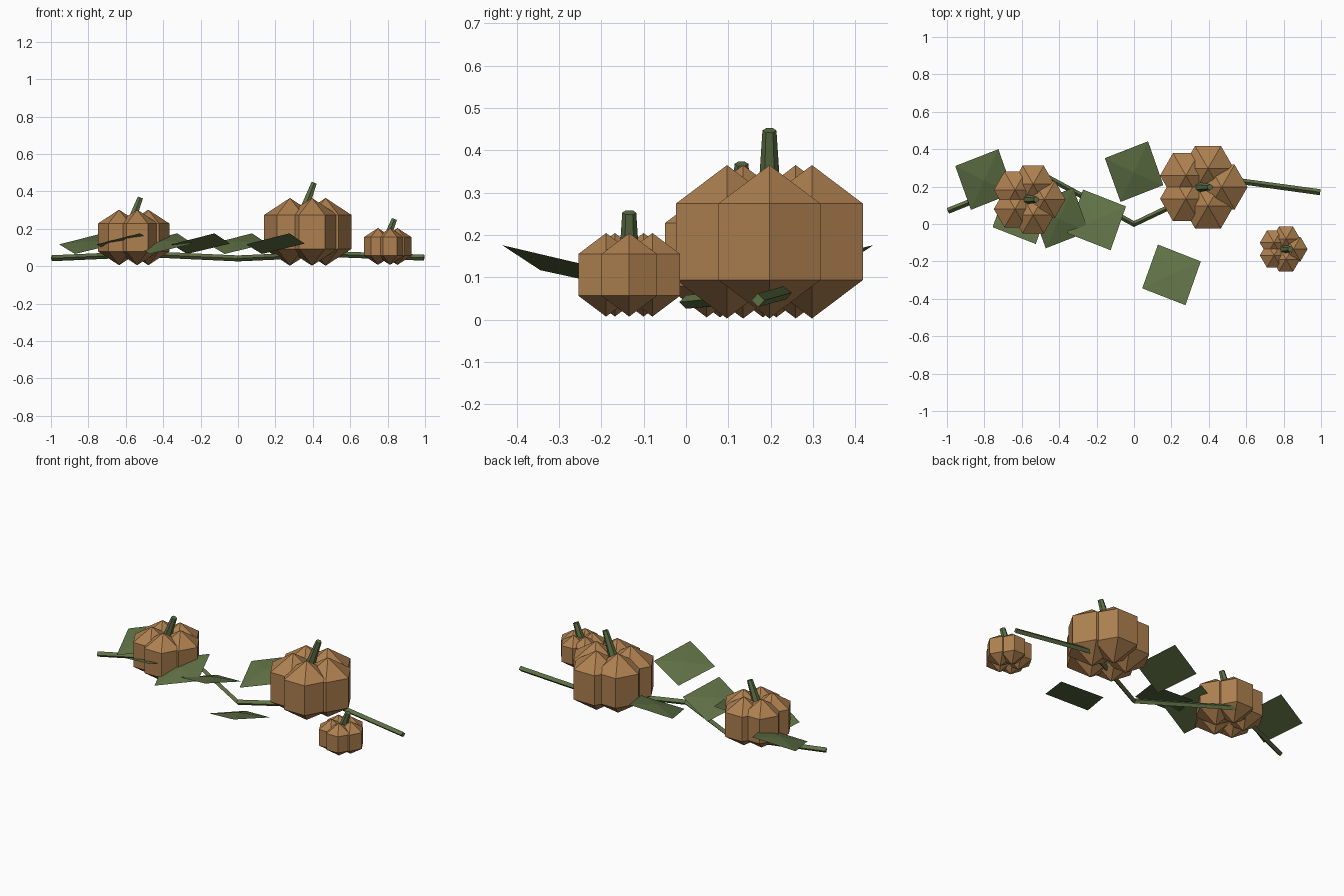
import bpy, bmesh, math
from mathutils import Vector

if "Cube" in bpy.data.objects:
    bpy.data.objects.remove(bpy.data.objects["Cube"])


def material(name, rgb):
    m = bpy.data.materials.new(name)
    m.diffuse_color = (*rgb, 1)
    m.use_nodes = True
    m.node_tree.nodes["Principled BSDF"].inputs["Base Color"].default_value = m.diffuse_color
    return m


ORANGE = material("dull_orange", (0.42, 0.215, 0.08))
GREEN = material("leaf_green", (0.115, 0.165, 0.06))


def finish(bm, name, mat):
    bmesh.ops.recalc_face_normals(bm, faces=bm.faces[:])
    me = bpy.data.meshes.new(name)
    bm.to_mesh(me)
    bm.free()
    me.materials.append(mat)
    ob = bpy.data.objects.new(name, me)
    bpy.context.collection.objects.link(ob)
    return ob


def ring(bm, centre, r, n, turn=0.0):
    return [bm.verts.new((centre[0] + r * math.cos(turn + math.tau * k / n),
                          centre[1] + r * math.sin(turn + math.tau * k / n),
                          centre[2])) for k in range(n)]


def bridge(bm, a, b):
    n = len(a)
    for k in range(n):
        bm.faces.new((a[k], a[(k + 1) % n], b[(k + 1) % n], b[k]))


def fan(bm, loop, tip):
    n = len(loop)
    for k in range(n):
        bm.faces.new((loop[k], loop[(k + 1) % n], tip))


# Pumpkin body: five overlapping six-sided lobes
def pumpkin(name, x, y, z, s):
    bm = bmesh.new()
    for i in range(5):
        a = math.tau * i / 5
        c = Vector((x + 0.1055 * s * math.cos(a), y + 0.1055 * s * math.sin(a), z))
        r, h = 0.1385 * s, 0.181 * s
        low = ring(bm, c - Vector((0, 0, h / 2)), r, 6)
        high = ring(bm, c + Vector((0, 0, h / 2)), r, 6)
        bridge(bm, low, high)
        fan(bm, low, bm.verts.new(c - Vector((0, 0, h))))
        fan(bm, high, bm.verts.new(c + Vector((0, 0, h))))
    finish(bm, name + "_body", ORANGE)


# Stem: tapered six-sided peg leaning towards +x
def stem(name, top, length, lean=0.36):
    bm = bmesh.new()
    a = ring(bm, (0, 0, -length), 0.0165 + 0.062 * length, 6, math.pi / 2)
    b = ring(bm, (0, 0, 0), 0.0165, 6, math.pi / 2)
    bridge(bm, a, b)
    bm.faces.new(a)
    bm.faces.new(b)
    ob = finish(bm, name + "_stem", GREEN)
    ob.location = top
    ob.rotation_euler = (0, lean, 0)


# name, centre, scale, top of stem (x, z), stem length
for name, x, y, z, s, tx, tz, length in (
        ("large_pumpkin", 0.363, 0.197, 0.184, 1.0, 0.407, 0.447, 0.20),
        ("medium_pumpkin", -0.566, 0.131, 0.154, 0.82, -0.522, 0.368, 0.16),
        ("small_pumpkin", 0.795, -0.134, 0.106, 0.545, 0.836, 0.253, 0.13)):
    pumpkin(name, x, y, z, s)
    stem(name, (tx, y, tz), length)

# Vine: zigzag four-sided tube along the ground
cu = bpy.data.curves.new("vine", 'CURVE')
cu.dimensions = '3D'
cu.bevel_depth = 0.016
cu.bevel_resolution = 0
cu.use_fill_caps = True
path = [(-0.995, 0.07, 0.043), (-0.5, 0.27, 0.065), (0, 0, 0.042),
        (0.5, 0.238, 0.065), (0.995, 0.17, 0.046)]
sp = cu.splines.new('POLY')
sp.points.add(len(path) - 1)
for p, co in zip(sp.points, path):
    p.co = (*co, 1)
sp.use_smooth = False
cu.materials.append(GREEN)
vine = bpy.data.objects.new("vine", cu)
bpy.context.collection.objects.link(vine)


# Leaves: low four-sided pyramids, outer corner lifted, alternating sides
def leaf(name, x, y, side):
    bm = bmesh.new()
    corners = [(0.075, 0.162, 0.176), (-0.156, 0.072, 0.117),
               (-0.072, -0.162, 0.066), (0.157, -0.072, 0.121)]
    loop = [bm.verts.new((x + dx, y + side * dy, z)) for dx, dy, z in corners]
    tip = bm.verts.new((x - 0.002, y - side * 0.004, 0.135))
    fan(bm, loop, tip)
    bm.faces.new(loop)
    finish(bm, name, GREEN)


for i, y in enumerate((0.238, 0.055, 0.032, 0.022, 0.28, -0.272)):
    leaf(f"leaf_{i + 1}", -0.8 + 0.2 * i, y, 1 if i % 2 == 0 else -1)
